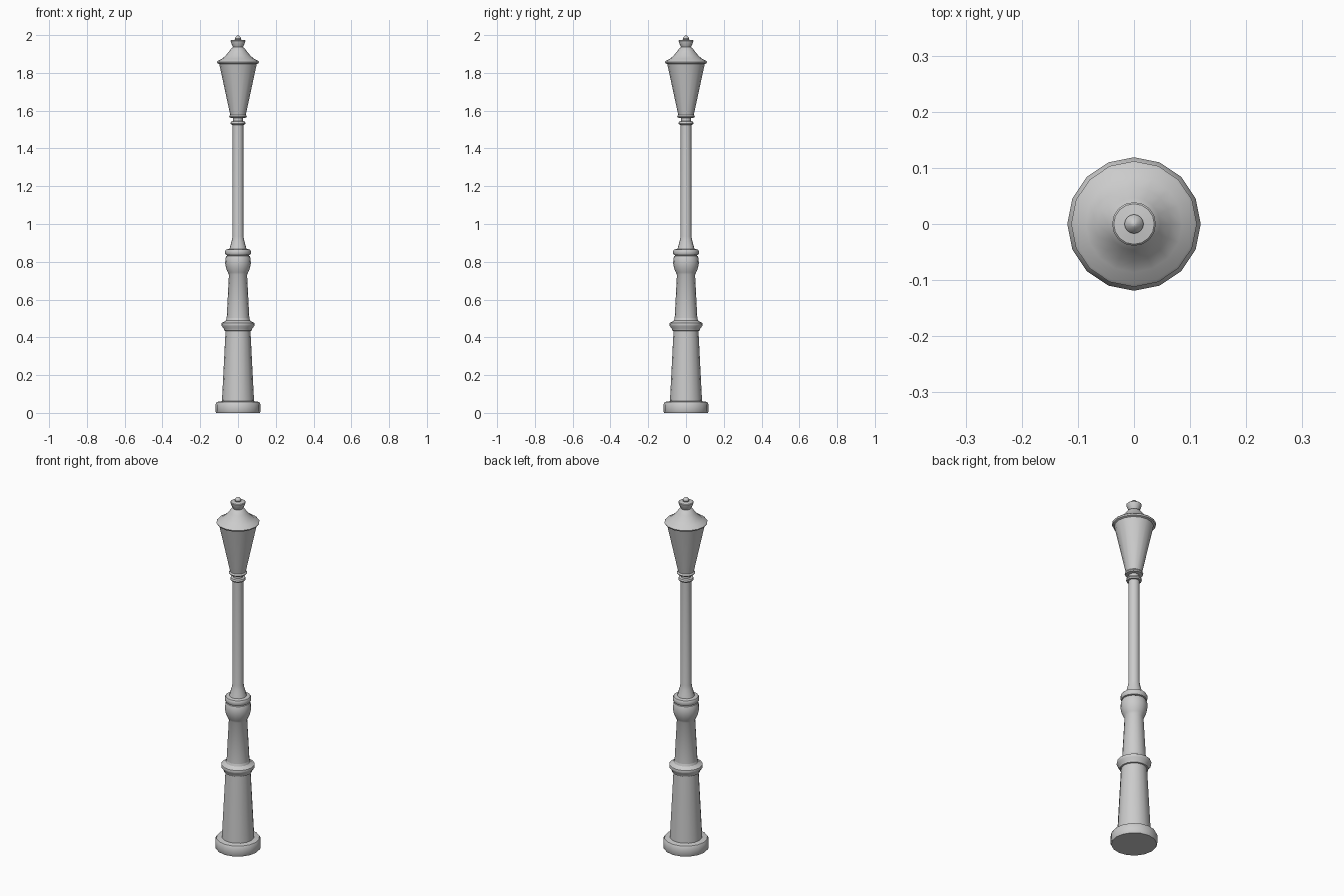
import bpy, bmesh, math


def lathe(name, profile, sides=16, angle=32):
    """Spin an (r, z) profile about z; r = 0 makes a pole."""
    bm = bmesh.new()
    rings = []
    for r, z in profile:
        if r == 0:
            rings.append([bm.verts.new((0, 0, z))])
        else:
            rings.append([bm.verts.new((r * math.cos(math.tau * i / sides),
                                        r * math.sin(math.tau * i / sides), z))
                          for i in range(sides)])
    for a, b in zip(rings, rings[1:]):
        for i in range(sides):
            j = (i + 1) % sides
            if len(a) == 1:
                bm.faces.new((a[0], b[j], b[i]))
            elif len(b) == 1:
                bm.faces.new((a[i], a[j], b[0]))
            else:
                bm.faces.new((a[i], a[j], b[j], b[i]))
    mesh = bpy.data.meshes.new(name)
    bm.to_mesh(mesh)
    bm.free()
    obj = bpy.data.objects.new(name, mesh)
    bpy.context.collection.objects.link(obj)
    bpy.ops.object.select_all(action='DESELECT')
    obj.select_set(True)
    bpy.context.view_layer.objects.active = obj
    bpy.ops.object.shade_smooth_by_angle(angle=math.radians(angle))
    return obj


# Foot plate with eased edges
lathe("foot_plate", [(0, 0), (0.115, 0), (0.119, 0.008), (0.119, 0.045),
                     (0.112, 0.058), (0.085, 0.062)])

# Lower tapered pedestal
lathe("pedestal", [(0.085, 0.062), (0.066, 0.434)])

# Moulding between the two pedestal stages
lathe("pedestal_ring", [(0.066, 0.434), (0.073, 0.436), (0.075, 0.446),
                        (0.086, 0.460), (0.088, 0.468), (0.086, 0.477),
                        (0.074, 0.482), (0.064, 0.490), (0.060, 0.502)])

# Upper tapered stage swelling into a bulb
lathe("upper_stage", [(0.060, 0.502), (0.048, 0.732), (0.054, 0.744),
                      (0.063, 0.765), (0.068, 0.790), (0.067, 0.815),
                      (0.062, 0.830), (0.055, 0.834)])

# Rounded collar above the bulb
lathe("collar", [(0.055, 0.834), (0.064, 0.836), (0.068, 0.843),
                 (0.068, 0.857), (0.064, 0.865), (0.045, 0.868)])

# Slender post with a flared foot
lathe("post", [(0.045, 0.868), (0.039, 0.890), (0.033, 0.912),
               (0.029, 0.935), (0.028, 1.525)])

# Neck ring under the lantern
lathe("neck_ring", [(0.028, 1.525), (0.037, 1.526), (0.040, 1.533),
                    (0.037, 1.542), (0.026, 1.545), (0.026, 1.560)])

# Lantern seat and glass
lathe("lantern_seat", [(0.026, 1.560), (0.044, 1.563), (0.047, 1.569),
                       (0.044, 1.575), (0.041, 1.577)])
lathe("lantern_glass", [(0.041, 1.577), (0.099, 1.846)])

# Lantern roof with rim
lathe("lantern_roof", [(0.099, 1.846), (0.108, 1.850), (0.112, 1.858),
                       (0.107, 1.863), (0.086, 1.874), (0.066, 1.891),
                       (0.047, 1.914), (0.034, 1.931), (0.026, 1.936)])

# Crown and ball finial
lathe("crown", [(0.026, 1.936), (0.030, 1.944), (0.038, 1.963),
                (0.039, 1.970), (0.036, 1.973), (0.015, 1.976)])
lathe("finial", [(0.015, 1.976), (0.017, 1.983), (0.013, 1.990),
                 (0.006, 1.997), (0, 2.0)])
